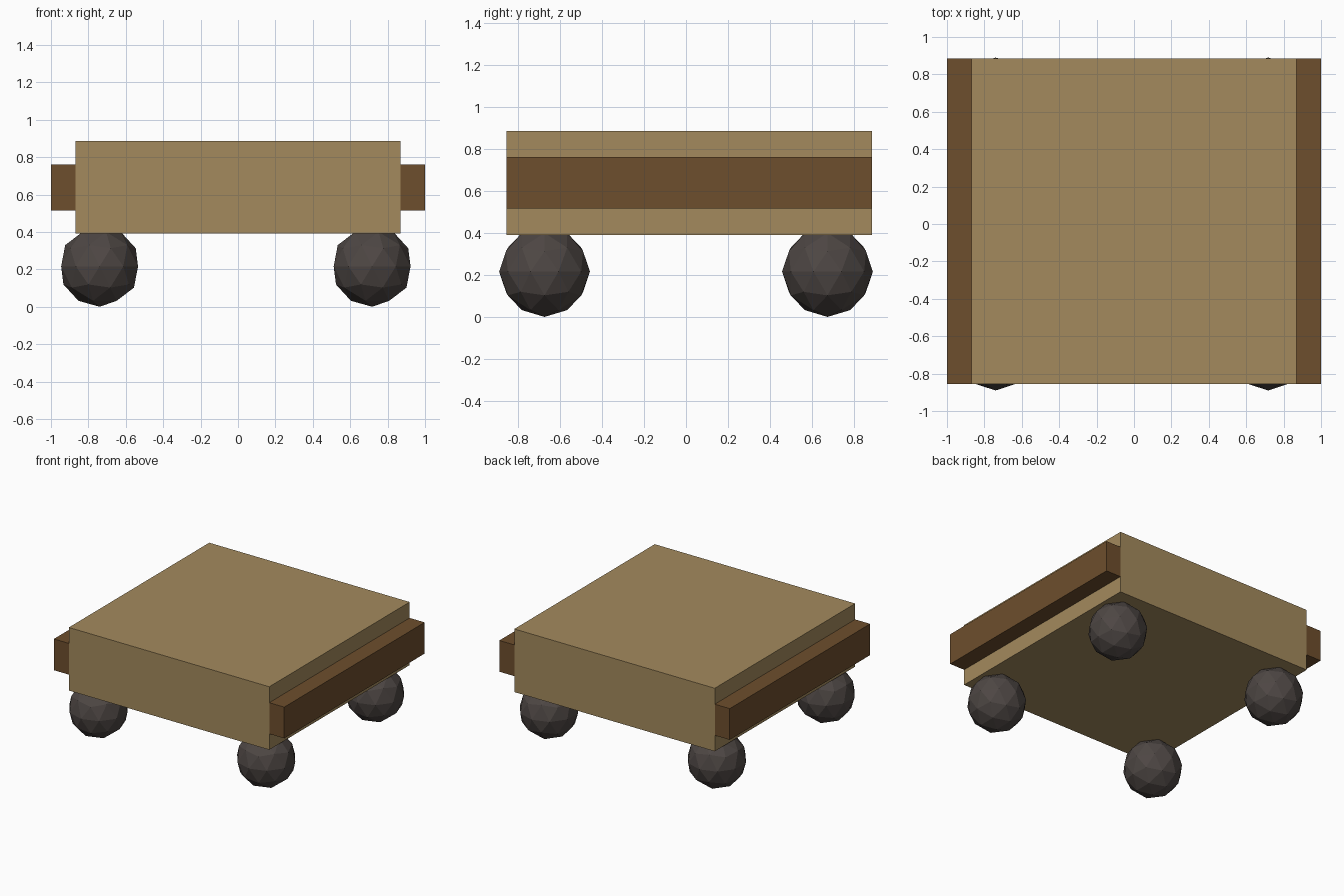
import bpy

if "Cube" in bpy.data.objects:
    bpy.data.objects.remove(bpy.data.objects["Cube"])


def material(name, rgb):
    m = bpy.data.materials.new(name)
    m.diffuse_color = (*rgb, 1)
    m.use_nodes = True
    m.node_tree.nodes["Principled BSDF"].inputs["Base Color"].default_value = m.diffuse_color
    return m


tan = material("tan wood", (0.37, 0.255, 0.11))
brown = material("brown wood", (0.155, 0.077, 0.026))
dark = material("dark wheel", (0.075, 0.062, 0.057))


def box(name, lo, hi, mat):
    center = [(a + b) / 2 for a, b in zip(lo, hi)]
    bpy.ops.mesh.primitive_cube_add(size=1, location=center)
    ob = bpy.context.object
    ob.name = name
    ob.scale = [b - a for a, b in zip(lo, hi)]
    ob.data.materials.append(mat)


# Flat square bed
Y0, Y1 = -0.855, 0.886
box("bed", (-0.87, Y0, 0.391), (0.87, Y1, 0.886), tan)

# Side rails
box("left_rail", (-1, Y0, 0.516), (-0.87, Y1, 0.761), brown)
box("right_rail", (0.87, Y0, 0.516), (1, Y1, 0.761), brown)

# Faceted ball wheels
R = 0.216
for side, x in (("left", -0.74), ("right", 0.717)):
    for end, y in (("front", -0.674), ("back", 0.674)):
        bpy.ops.mesh.primitive_ico_sphere_add(subdivisions=2, radius=R, location=(x, y, R))
        wheel = bpy.context.object
        wheel.name = f"{end}_{side}_wheel"
        wheel.data.materials.append(dark)
